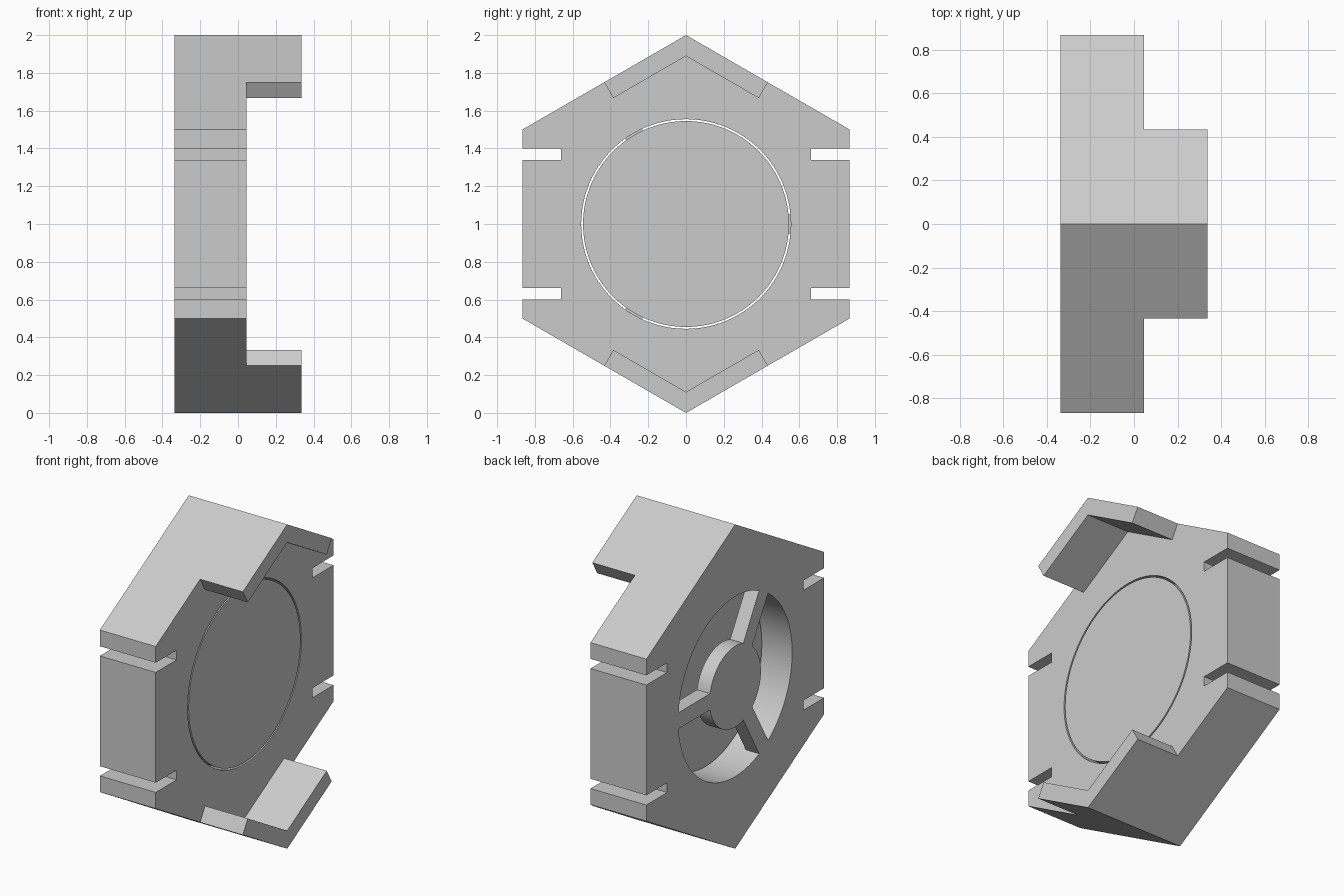
import bpy, bmesh
from math import sin, cos, pi, sqrt, radians
from mathutils import Matrix, Vector

if "Cube" in bpy.data.objects:
    bpy.data.objects.remove(bpy.data.objects["Cube"], do_unlink=True)

BACK, FRONT, TIP = -0.336, 0.045, 0.336   # depths along x
HALF = sqrt(3) / 2                        # half width of the hexagon
HOLE_R, DISC_R, HUB_R = 0.555, 0.545, 0.25
GRILLE_T, RECESS = 0.09, 0.2

grey = bpy.data.materials.new("plain_grey")
grey.use_nodes = True
grey.diffuse_color = (0.6, 0.6, 0.6, 1)
grey.node_tree.nodes["Principled BSDF"].inputs["Base Color"].default_value = (0.6, 0.6, 0.6, 1)


def prism(name, outline, x0, x1):
    """Extrude a (y, z) outline, measured from the hexagon centre, along x."""
    bm = bmesh.new()
    face = bm.faces.new([bm.verts.new((x0, y, z + 1)) for y, z in outline])
    out = bmesh.ops.extrude_face_region(bm, geom=[face])["geom"]
    bmesh.ops.translate(bm, vec=(x1 - x0, 0, 0),
                        verts=[v for v in out if isinstance(v, bmesh.types.BMVert)])
    bmesh.ops.recalc_face_normals(bm, faces=bm.faces)
    mesh = bpy.data.meshes.new(name)
    bm.to_mesh(mesh)
    bm.free()
    mesh.materials.append(grey)
    obj = bpy.data.objects.new(name, mesh)
    bpy.context.collection.objects.link(obj)
    return obj


def circle(r, n=96):
    return [(r * cos(2 * pi * i / n), r * sin(2 * pi * i / n)) for i in range(n)]


def combine(target, other, operation):
    """Apply a boolean and discard the second object."""
    mod = target.modifiers.new(operation, "BOOLEAN")
    mod.operation, mod.object, mod.solver = operation, other, "EXACT"
    bpy.context.view_layer.objects.active = target
    bpy.ops.object.modifier_apply(modifier=mod.name)
    bpy.data.objects.remove(other, do_unlink=True)


def smooth(obj):
    bpy.ops.object.select_all(action="DESELECT")
    obj.select_set(True)
    bpy.context.view_layer.objects.active = obj
    bpy.ops.object.shade_smooth_by_angle(angle=radians(30))


# Hexagonal housing outline with two slots in each upright side
quarter = [(HALF, 0.5), (HALF, 0.4), (0.663, 0.4), (0.663, 0.34), (HALF, 0.34)]
right = quarter + [(y, -z) for y, z in reversed(quarter)]
left = [(-y, z) for y, z in reversed(right)]
housing = prism("housing", [(0, 1)] + right + [(0, -1)] + left, BACK, FRONT)

# Round opening through the housing
combine(housing, prism("opening_cutter", circle(HOLE_R), BACK - 0.1, FRONT + 0.1), "DIFFERENCE")

# Three-spoked grille with a round hub, flush with the back face
grille = prism("grille", circle(HUB_R), BACK, BACK + GRILLE_T)
w = 0.05
for k in range(3):
    a = 2 * pi * k / 3
    bar = [(0.1, -w), (HOLE_R + 0.005, -w), (HOLE_R + 0.005, w), (0.1, w)]
    turned = [(y * cos(a) - z * sin(a), y * sin(a) + z * cos(a)) for y, z in bar]
    combine(grille, prism("spoke", turned, BACK, BACK + GRILLE_T), "UNION")
combine(housing, grille, "UNION")
smooth(housing)

# Loose disc closing the opening, flush with the other face
smooth(prism("disc", circle(DISC_R), BACK + RECESS, FRONT))

# Chevron lips along the top and bottom corners
t = 0.096
ey, ez = HALF / 2, 0.75
iy, iz = ey - t / 2, ez - t * HALF
chevron = [(0, 1), (ey, ez), (iy, iz), (0, 1 - t / HALF), (-iy, iz), (-ey, ez)]
for name, s in (("top_lip", 1), ("bottom_lip", -1)):
    prism(name, [(y, s * z) for y, z in chevron], FRONT, TIP)
